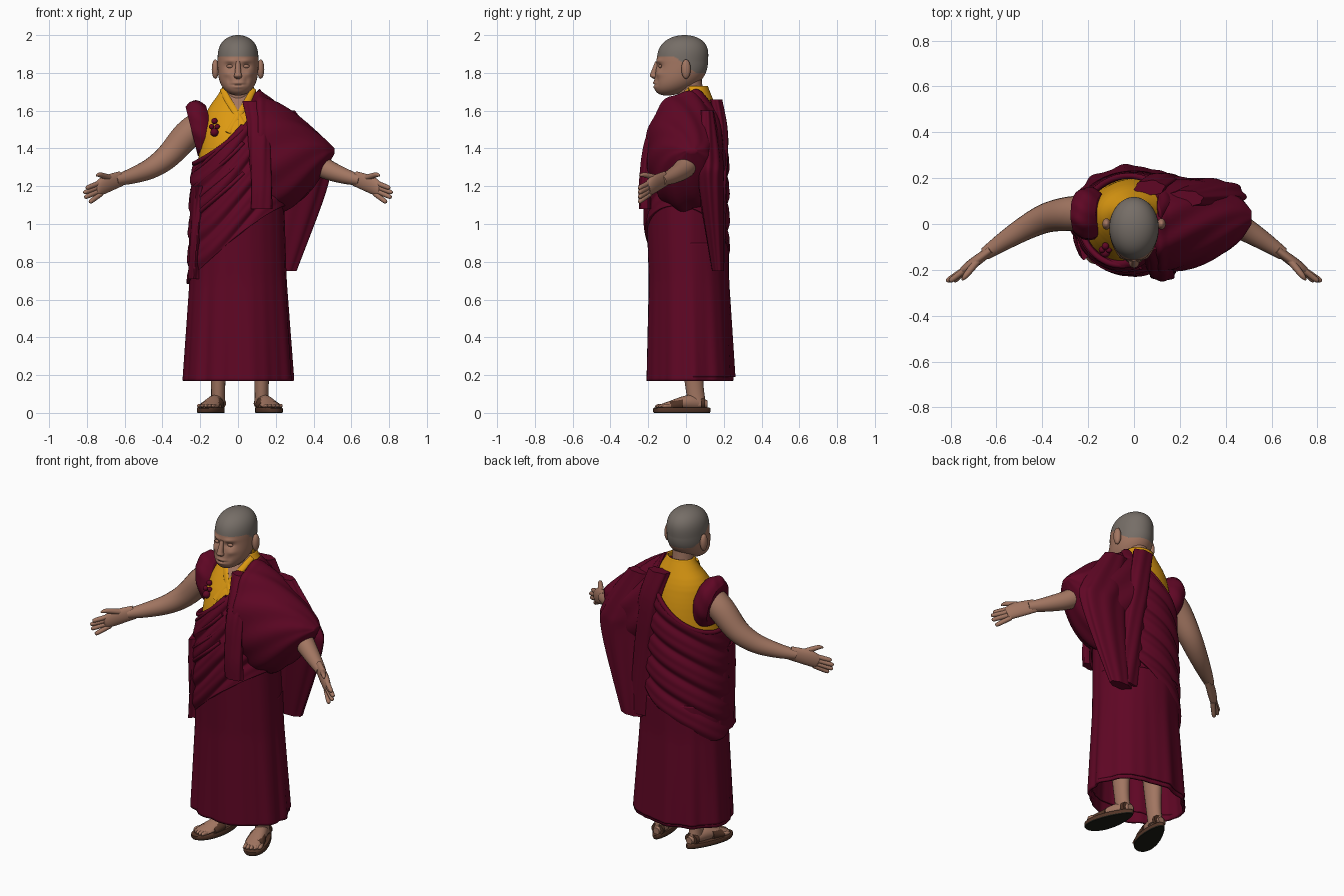
import bpy, bmesh, math
from math import sin, cos, pi
from mathutils import Vector

cube = bpy.data.objects.get("Cube")
if cube:
    bpy.data.objects.remove(cube, do_unlink=True)


def material(name, *colour):
    mat = bpy.data.materials.new(name)
    mat.use_nodes = True
    mat.diffuse_color = (*colour, 1)
    shader = next(node for node in mat.node_tree.nodes if node.type == 'BSDF_PRINCIPLED')
    shader.inputs["Base Color"].default_value = (*colour, 1)
    shader.inputs["Roughness"].default_value = 0.8
    return mat


SKIN = material("skin", .36, .18, .12)
ROBE = material("maroon cloth", .115, .002, .018)
GOLD = material("golden cloth", .72, .32, .006)
HAIR = material("grey stubble", .18, .155, .135)
LEATHER = material("brown leather", .085, .035, .02)
RUBBER = material("dark sole", .012, .012, .008)
X, Y, Z = Vector((1, 0, 0)), Vector((0, 1, 0)), Vector((0, 0, 1))
LEVEL, UPRIGHT, ACROSS = (X, Y), (X, Z), (Y, Z)


def build(name, rings, mats, caps=True, rule=None, thick=0, flip=1, shift=0):
    """Join closed rings of points into one smooth surface."""
    bm = bmesh.new()
    loops = [[bm.verts.new((x * flip + shift, y, z)) for x, y, z in ring] for ring in rings]
    for lower, upper in zip(loops, loops[1:]):
        for i in range(len(lower)):
            bm.faces.new((lower[i - 1], lower[i], upper[i], upper[i - 1]))
    if caps:
        bm.faces.new(loops[0])
        bm.faces.new(loops[-1])
    bmesh.ops.recalc_face_normals(bm, faces=bm.faces)
    for face in bm.faces:
        face.smooth = True
        if rule:
            face.material_index = rule(face.calc_center_median())
    mesh = bpy.data.meshes.new(name)
    bm.to_mesh(mesh)
    bm.free()
    mesh.set_sharp_from_angle(angle=math.radians(50))
    for mat in mats:
        mesh.materials.append(mat)
    part = bpy.data.objects.new(name, mesh)
    bpy.context.collection.objects.link(part)
    if thick:
        cloth = part.modifiers.new("cloth thickness", 'SOLIDIFY')
        cloth.thickness, cloth.offset = thick, 0


def spline(rows, t):
    """Smooth blend through rows, t from 0 to 1."""
    last = len(rows) - 1
    i = min(int(t * last), last - 1)
    f = t * last - i
    near = [rows[max(0, min(last, i + k))] for k in (-1, 0, 1, 2)]
    return [b + f / 2 * (c - a + f * (2 * a - 5 * b + 4 * c - d + f * (3 * (b - c) + d - a)))
            for a, b, c, d in zip(*near)]


def loft(name, rows, mat, ref=Z, axes=None, flat=1, steps=8, sides=20, fold=0, waves=6, **options):
    """Rows are x, y, z, radius and optional second radius; fold ripples the section."""
    count = (len(rows) - 1) * steps
    path = [spline(rows, k / count) for k in range(count + 1)]
    rings = []
    for k, row in enumerate(path):
        if axes:
            u, v = axes
        else:
            along = Vector(path[min(k + 1, count)][:3]) - Vector(path[max(k - 1, 0)][:3])
            u = along.cross(ref).normalized()
            v = u.cross(along).normalized()
        wide = row[3]
        deep = row[4] if len(row) > 4 else wide * flat
        ring = []
        for i in range(sides):
            a = 2 * pi * i / sides
            ripple = 1 + fold * sin(waves * a + k / 8)
            ring.append(Vector(row[:3]) + ripple * (u * wide * cos(a) + v * deep * sin(a)))
        rings.append(ring)
    build(name, rings, [mat], **options)


def ball(name, x, y, z, radius, mat, flat=1, tall=1):
    turns = [pi * (k + .2) / 8.4 for k in range(9)]
    loft(name, [(x, y, z + tall * radius * cos(a), radius * sin(a)) for a in turns],
         mat, axes=LEVEL, flat=flat, steps=2, sides=16)


def lerp(table, value):
    for low, high in zip(table, table[1:]):
        if value <= high[0]:
            f = max(0, (value - low[0]) / (high[0] - low[0]))
            return [p + (q - p) * f for p, q in zip(low, high)]
    return table[-1]


# Body envelope: height, half width, centre y, half depth
BODY = [(.17, .285, .02, .22), (.7, .25, .01, .2), (1.2, .235, 0, .207), (1.4, .21, .01, .195),
        (1.5, .2, .02, .175), (1.6, .175, .04, .135), (1.7, .1, .055, .08), (1.75, .08, .045, .07)]


def on_body(angle, z, out=0):
    samples = [lerp(BODY, z + step) for step in (-.03, 0, .03)]
    height, wide, centre, deep = [sum(column) / 3 for column in zip(*samples)]
    return Vector(((wide + out) * cos(angle), centre + (deep + out) * sin(angle), z))


def shell(name, low, high, out, mats, rows=70, cols=128, **options):
    """Cloth around the body with edges and ripples set by functions."""
    rings = []
    for k in range(rows + 1):
        ring = []
        for i in range(cols):
            a = 2 * pi * i / cols
            z = low(a) + (high(a) - low(a)) * k / rows
            ring.append(on_body(a, z, out(a, z)))
        rings.append(ring)
    build(name, rings, mats, caps=False, **options)


def strip(name, start, end, top, bottom, out, radius, flat):
    """Pleated length of cloth hanging down the body between two angles."""
    rows = []
    for k in range(7):
        t = k / 6
        rows.append((*on_body(start + (end - start) * t, top + (bottom - top) * t, out), radius))
    loft(name, rows, ROBE, axes=LEVEL, flat=flat, sides=48, fold=.07)


# Long pleated skirt, with a slightly shorter outer layer behind
def pleats(a, z):
    return max(.2, 1 - z) * (.009 * sin(9 * a + 1.5 * sin(3 * a)) + .002 * sin(23 * a))


shell("skirt", lambda a: .17, lambda a: 1.15, pleats, [ROBE], thick=.012)
shell("skirt_back_layer", lambda a: .19 + .05 * max(0, -sin(a)), lambda a: .9,
      lambda a, z: pleats(a, z) + .012 * sin(a), [ROBE], thick=.01)

# Golden shirt with an open neck and crossed collar bands
shell("golden_shirt", lambda a: 1.2, lambda a: 1.73, lambda a, z: -.012, [GOLD, SKIN], thick=.008,
      rule=lambda c: int(c.y < .02 and abs(c.x) < (c.z - 1.58) / 2))
for side in (1, -1):
    band = []
    for x, z in ((.08, 1.715), (.05, 1.65), (.02, 1.6), (-.05, 1.48)):
        height, wide, centre, deep = lerp(BODY, z)
        band.append((x * side, centre - (deep - .01) * math.sqrt(1 - (x / wide) ** 2), z, .018))
    loft("collar_band", band, GOLD, ref=Y, flat=.4, sides=10)


# Shawl wrapped diagonally across the chest
def shawl_edge(a):
    return 1.48 + .195 * cos(a) + .035 * cos(a) ** 2


def swags(a, z):
    phase = 44 * z - 9 * cos(a) + 2 * sin(2 * a)
    return .011 + .007 * sin(phase) + .003 * sin(2 * phase + 1)


shell("shawl_wrap", lambda a: .89 + .2 * cos(a) - .05 * sin(a), shawl_edge, swags, [ROBE],
      rows=110, thick=.014)
rim = [math.radians(degrees) for degrees in range(-50, -311, -20)]
loft("shawl_rolled_edge", [(*on_body(a, shawl_edge(a), .012), .013) for a in rim], ROBE, sides=10)
for z in (1.02, 1.1, 1.18, 1.27):
    fold_path = [on_body(pi + .2 + k * .3, z + .25 * (k / 5) ** 1.4, .008) for k in range(6)]
    loft("shawl_front_fold", [(*point, .017) for point in fold_path], ROBE, flat=.7, sides=10)
strip("shawl_side_bunch", 3.4, 3.35, 1.2, .71, -.015, .035, 3)

# Cloth draped over the left shoulder and upper arm
sleeve = [(.07, .02, 1.4, .17, .27)]
for k in range(11):
    t = k / 10.2
    shrink = 1 - t * t
    sleeve.append((.11 + .41 * t, .03 * t * t, 1.39 - .05 * sin(pi * t), .21 * shrink ** .6, .31 * shrink))
loft("shawl_sleeve", sleeve, ROBE, axes=ACROSS, sides=72, fold=.025, waves=9)
strip("shawl_front_tail", -1.1, -1.1, 1.65, 1.08, .04, .055, .55)
strip("shawl_back_pleat", 1.1, .8, 1.66, .77, .02, .065, .5)
loft("shawl_back_tail", [(.22, .11, 1.6, .08), (.3, .12, 1.35, .16), (.32, .13, 1.2, .15),
     (.24, .17, .75, .07)], ROBE, axes=LEVEL, flat=.45, steps=12, sides=72, fold=.05, waves=8)

# Sleeveless vest shoulder and knotted button on the right
armhole = []
for k in range(6):
    t = k / 5
    armhole.append((-.14 - .105 * t, .045, 1.51 - .02 * t, .085 + .1 * t * (1 - t) + .01 * t))
loft("vest_armhole", armhole, ROBE, axes=(Y, Z - X / 4), flat=1.35, sides=48, fold=.02, waves=9)
for x, z, radius in ((0, 1.545, .016), (-.015, 1.515, .014), (.015, 1.515, .014), (0, 1.485, .022)):
    height, wide, centre, deep = lerp(BODY, z)
    ball("knot_button", x - .125, centre - deep * .8, z, radius, ROBE)

# Arms, hands, legs and sandals; the left upper arm is under the shawl
ARM = [(-.18, .045, 1.54, .075), (-.27, .045, 1.47, .076), (-.37, .03, 1.36, .066),
       (-.46, -.01, 1.295, .055), (-.56, -.07, 1.255, .042), (-.65, -.13, 1.23, .028)]
for flip, side in ((1, "right_"), (-1, "left_")):
    def limb(part, rows, mat=SKIN, **options):
        loft(side + part, rows, mat, flip=flip, **options)

    limb("arm", ARM if flip > 0 else ARM[2:])
    limb("palm", [(-.62, -.11, 1.24, .02), (-.7, -.17, 1.21, .023), (-.74, -.2, 1.185, .019),
                  (-.75, -.205, 1.18, .012)], flat=2)
    for k in range(4):
        knuckle = Vector((-.725, -.19, 1.22 - .02 * k))
        tip = Vector((-.818 + .01 * (k - 1.2) ** 2, -.25, 1.19 - .025 * k))
        limb("finger", [(*knuckle, .014), (*knuckle.lerp(tip, .85), .012), (*tip, .004)], sides=10)
    limb("thumb", [(-.67, -.145, 1.24, .017), (-.73, -.22, 1.26, .013), (-.75, -.245, 1.255, .004)], sides=10)

    stance = .01 - .01 * flip
    limb("leg", [(-.105, .03, .6, .07), (-.105, .04, .2, .04), (-.105, .06, .04, .037)],
         axes=LEVEL, flat=1.3, shift=stance)
    limb("foot", [(-.1, .115, .045, .02, .02), (-.12, .02, .055, .042, .04), (-.15, -.1, .04, .05, .018),
                  (-.16, -.135, .035, .04, .01)], axes=UPRIGHT, shift=stance)
    for k in range(5):
        x, y = -.13 - .019 * k, -.155 + .003 * k * (k - 1)
        limb("toe", [(x + .01, y + .04, .037, .011), (x, y + .01, .037, .011), (x, y - .01, .034, .003)],
             sides=10, axes=UPRIGHT, shift=stance)
    outline = []
    for z, grow in ((0, .97), (.006, 1), (.024, 1), (.028, .96)):
        ring = []
        for i in range(40):
            a = pi * i / 20
            y = .152 * grow * sin(a)
            ring.append((-.136 + .24 * y + grow * (.063 - .12 * y) * cos(a), y - .022, z))
        outline.append(ring)
    build(side + "sandal_sole", outline, [LEATHER, RUBBER], flip=flip, shift=stance,
          rule=lambda c: int(c.z < .004))
    limb("sandal_strap", [(-.126, -.015, .045, .053, .042), (-.148, -.085, .033, .06, .03)],
         LEATHER, axes=UPRIGHT, shift=stance, sides=32)
    limb("heel_strap", [(-.103, .1, .05, .04), (-.106, .08, .05, .043)],
         LEATHER, axes=UPRIGHT, flat=.8, shift=stance)

# Neck and head, the face shaped by soft bumps: x, z, widths, push along y
loft("neck", [(0, .045, 1.58, .075), (0, .025, 1.68, .063), (0, .01, 1.82, .065)], SKIN, axes=LEVEL, flat=1.08)
BUMPS = [(0, 1.747, .03, .007, -.006), (0, 1.737, .03, .004, .006), (0, 1.725, .025, .007, -.005)]
for side in (1, -1):
    BUMPS += [(.043 * side, 1.835, .022, .014, .014), (.043 * side, 1.864, .026, .01, -.007),
              (.06 * side, 1.795, .02, .016, -.008), (.045 * side, 1.757, .012, .022, .006)]
rings = []
for k in range(90):
    z = 1.84 - .16 * cos(pi * (k + .5) / 90)
    crown, jaw = max(0, (z - 1.86) / .14), max(0, (1.86 - z) / .18)
    size = math.sqrt(1 - crown ** 3 - jaw ** 3)
    ring = []
    for i in range(80):
        a = pi * i / 40
        x, y = .108 * size * cos(a), .012 * crown - .02 - .08 * jaw ** 2 + .136 * size * sin(a)
        if sin(a) < 0:
            y += sum(push * math.exp(-((x - bx) / wide) ** 2 - ((z - bz) / tall) ** 2)
                     for bx, bz, wide, tall, push in BUMPS)
        ring.append((x, y, z))
    rings.append(ring)
HAIRLINE = [(-.06, 1.885), (.05, 1.8)]
build("head", rings, [SKIN, HAIR], rule=lambda c: int(c.z > lerp(HAIRLINE, c.y)[1]))
loft("nose", [(0, -.152, 1.86, .011), (0, -.17, 1.8, .017), (0, -.168, 1.782, .022), (0, -.158, 1.768, .012)],
     SKIN, axes=LEVEL)
for side in (1, -1):
    ball("closed_eyelid", .042 * side, -.136, 1.835, .019, SKIN, flat=.5, tall=.5)
    ball("ear", .12 * side, 0, 1.82, .019, SKIN, flat=1.3, tall=2.7)
